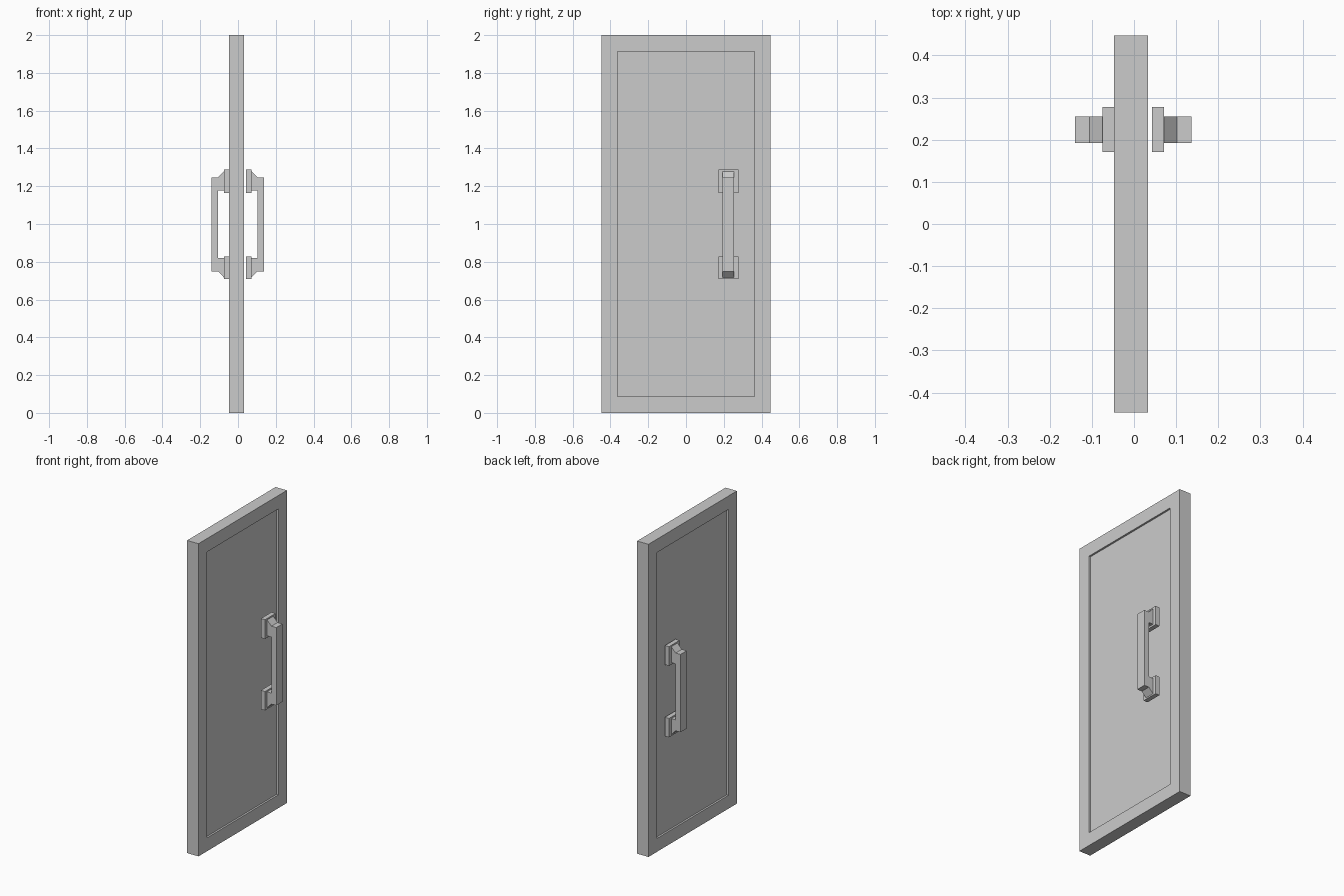
import bpy, bmesh
from mathutils import Vector

if "Cube" in bpy.data.objects:
    bpy.data.objects.remove(bpy.data.objects["Cube"])

grey = bpy.data.materials.new("light grey")
grey.diffuse_color = (0.6, 0.6, 0.6, 1)
grey.use_nodes = True
grey.node_tree.nodes["Principled BSDF"].inputs["Base Color"].default_value = grey.diffuse_color


def finish(bm, name):
    bmesh.ops.recalc_face_normals(bm, faces=bm.faces)
    mesh = bpy.data.meshes.new(name)
    bm.to_mesh(mesh)
    bm.free()
    mesh.materials.append(grey)
    obj = bpy.data.objects.new(name, mesh)
    bpy.context.collection.objects.link(obj)
    return obj


def box_mesh(lo, hi):
    bm = bmesh.new()
    bmesh.ops.create_cube(bm, size=1)
    lo, hi = Vector(lo), Vector(hi)
    for v in bm.verts:
        v.co = (lo + hi) / 2 + v.co * (hi - lo)
    return bm


# door slab with a shallow recessed panel on both broad sides
bm = box_mesh((-0.047, -0.447, 0), (0.033, 0.447, 2))
bm.normal_update()
for f in [f for f in bm.faces if abs(f.normal.x) > 0.9]:
    inward = f.normal * -0.012
    bmesh.ops.inset_region(bm, faces=[f], thickness=0.121)
    # straight-sided step down to the panel
    bottom = bmesh.ops.extrude_discrete_faces(bm, faces=[f])["faces"][0]
    bmesh.ops.translate(bm, verts=bottom.verts[:], vec=inward)
finish(bm, "door_slab")

# pull handle: (distance out from centre, height from handle centre)
upper = [(0.138, 0.249), (0.104, 0.249), (0.073, 0.281),
         (0.073, 0.179), (0.104, 0.179)]
MID_Z, MID_X = 0.998, -0.0015
outline = upper + [(d, -h) for d, h in reversed(upper)]

for side, label in ((1, "right"), (-1, "left")):
    # bar with its two flared feet
    bm = bmesh.new()
    face = bm.faces.new([bm.verts.new((MID_X + side * d, 0.192, MID_Z + h))
                         for d, h in outline])
    ext = bmesh.ops.extrude_face_region(bm, geom=[face])["geom"]
    bmesh.ops.translate(bm, vec=(0, 0.063, 0),
                        verts=[g for g in ext if isinstance(g, bmesh.types.BMVert)])
    finish(bm, label + "_handle_bar")
    # mounting plates
    for end, z0, z1 in (("upper", 1.165, 1.288), ("lower", 0.708, 0.829)):
        xs = sorted((MID_X + side * 0.044, MID_X + side * 0.073))
        finish(box_mesh((xs[0], 0.171, z0), (xs[1], 0.278, z1)),
               label + "_" + end + "_plate")
